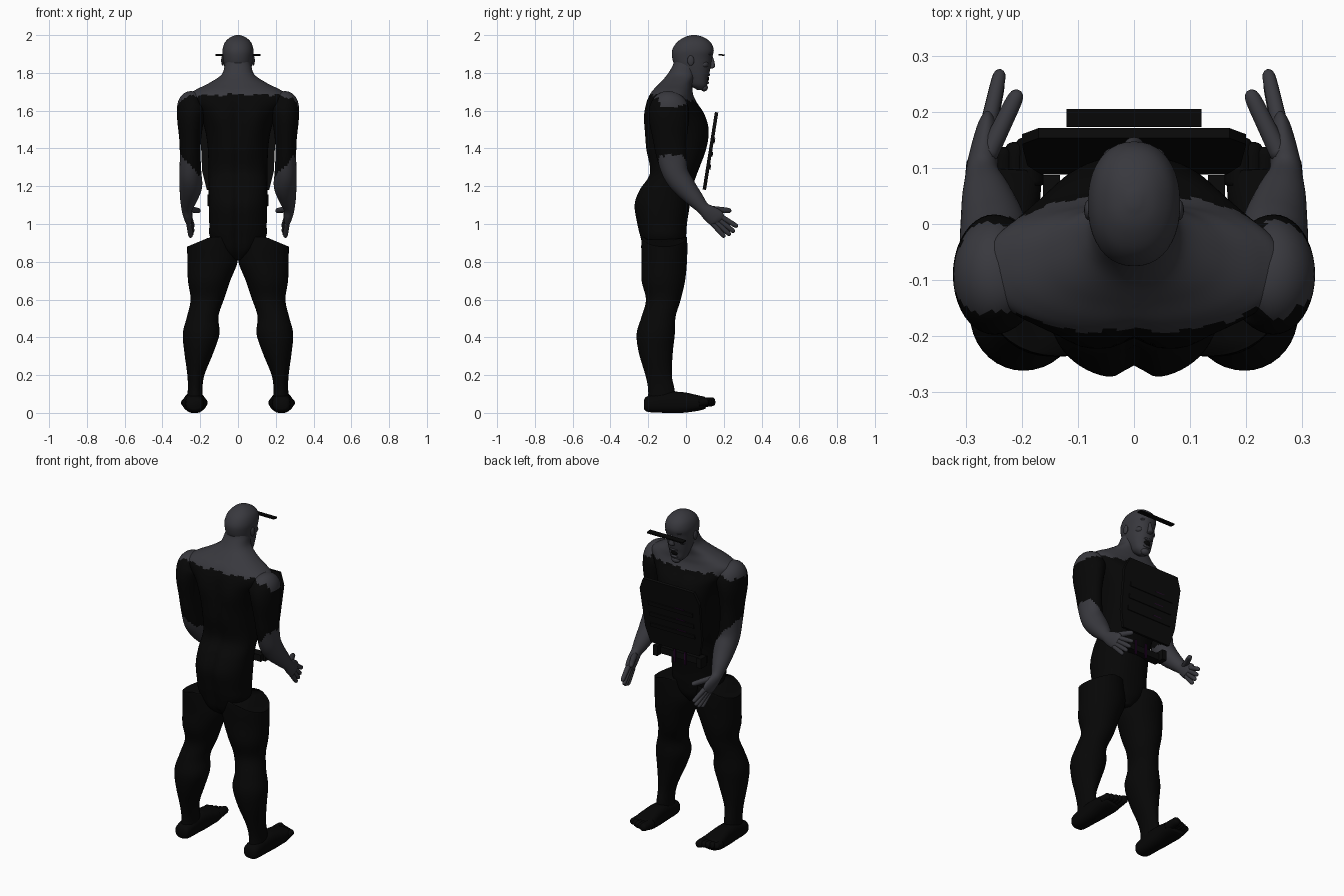
import bpy, bmesh, math
from mathutils import Vector, Matrix

default = bpy.data.objects.get("Cube")
if default:
    bpy.data.objects.remove(default)


def make_material(name, colour):
    mat = bpy.data.materials.new(name)
    mat.use_nodes = True
    mat.diffuse_color = (*colour, 1)
    bsdf = mat.node_tree.nodes["Principled BSDF"]
    bsdf.inputs["Base Color"].default_value = (*colour, 1)
    bsdf.inputs["Roughness"].default_value = 0.8
    return mat


SKIN = make_material("grey skin", (0.04, 0.04, 0.048))
CLOTH = make_material("black cloth", (0.002, 0.002, 0.002))
ARMOUR = make_material("armour black", (0.003, 0.003, 0.003))
TRIM = make_material("dark purple trim", (0.022, 0.002, 0.027))


def finish(name, bm, mats, rule=None, smooth=True):
    """Turn a bmesh into an object, colouring faces by an optional rule."""
    bmesh.ops.recalc_face_normals(bm, faces=bm.faces)
    for face in bm.faces:
        face.smooth = smooth
        if rule:
            face.material_index = int(rule(face.calc_center_median()))
    mesh = bpy.data.meshes.new(name)
    bm.to_mesh(mesh)
    bm.free()
    for mat in mats:
        mesh.materials.append(mat)
    obj = bpy.data.objects.new(name, mesh)
    bpy.context.collection.objects.link(obj)
    return obj


def refine(points, steps):
    """Smooth interpolation through the section table."""
    pts = [Vector(p) for p in points]
    out = []
    for i in range(len(pts) - 1):
        p0, p1, p2 = pts[max(i - 1, 0)], pts[i], pts[i + 1]
        p3 = pts[min(i + 2, len(pts) - 1)]
        for s in range(steps):
            t = s / steps
            out.append(p1 + (p2 - p0) * (t / 2)
                       + (p0 * 2 - p1 * 5 + p2 * 4 - p3) * (t * t / 2)
                       + (p1 * 3 - p0 - p2 * 3 + p3) * (t ** 3 / 2))
    return out + [pts[-1]]


def loft(name, sections, mats, side=1, n=24, steps=4, power=2, level=False,
         rule=None, sculpt=None):
    """Skin elliptical sections (x, y, z, x radius, other radius)."""
    rows = refine(sections, steps)
    bm = bmesh.new()
    rings = []
    for i, row in enumerate(rows):
        centre = Vector(row[:3])
        tangent = Vector(rows[min(i + 1, len(rows) - 1)][:3]) - Vector(rows[max(i - 1, 0)][:3])
        across = Vector((1, 0, 0))
        if level:
            other = Vector((0, 1, 0))
        else:
            tangent.normalize()
            across = (across - tangent * tangent.x).normalized()
            other = tangent.cross(across)
        ring = []
        for k in range(n):
            a = math.tau * k / n
            c, s = math.cos(a), math.sin(a)
            c = math.copysign(abs(c) ** (2 / power), c)
            s = math.copysign(abs(s) ** (2 / power), s)
            p = centre + across * c * row[3] + other * s * row[4]
            if sculpt:
                p = sculpt(p, centre)
            ring.append(bm.verts.new((p.x * side, p.y, p.z)))
        rings.append(ring)
    for lower, upper in zip(rings, rings[1:]):
        for k in range(n):
            j = (k + 1) % n
            bm.faces.new((lower[k], lower[j], upper[j], upper[k]))
    bm.faces.new(rings[0])
    bm.faces.new(rings[-1])
    return finish(name, bm, mats, rule)


def ball(name, at, size, mat):
    bm = bmesh.new()
    bmesh.ops.create_uvsphere(bm, u_segments=20, v_segments=12, radius=1,
                              matrix=Matrix.Translation(at) @ Matrix.Diagonal((*size, 1)))
    return finish(name, bm, [mat])


def box(name, at, size, mat, tilt=0):
    bm = bmesh.new()
    turn = Matrix.Rotation(tilt, 4, "X")
    bmesh.ops.create_cube(bm, size=1, matrix=Matrix.Translation(at) @ turn @ Matrix.Diagonal((*size, 1)))
    return finish(name, bm, [mat], smooth=False)


def ragged(p):
    return 0.006 * math.sin(p.x * 95) + 0.005 * math.sin(p.y * 120 + p.x * 40)


def collar(p):
    """True above the torn neckline, which drops towards the shoulders and chest."""
    return p.z > (1.685 if p.y < -0.14 else 1.655) - max(0, abs(p.x) - 0.2) * 0.25 + ragged(p)


# Torso: rows of height, back, front and half width
def torso_muscle(p, centre):
    if p.y < centre.y:
        spine = math.exp(-(p.x / 0.025) ** 2)
        depth = 0.025 if p.z < 1.2 else 0.018 * min(1, max(0, (1.74 - p.z) / 0.15))
        blade = math.exp(-((abs(p.x) - 0.1) / 0.05) ** 2 - ((p.z - 1.55) / 0.09) ** 2)
        p.y += depth * spine - 0.012 * blade
    else:
        pec = math.exp(-(p.x / 0.02) ** 2 - ((p.z - 1.5) / 0.1) ** 2)
        p.y -= 0.015 * pec
    return p


profile = [(0.81, -0.19, -0.04, 0.03), (0.86, -0.225, -0.01, 0.1), (0.93, -0.245, 0, 0.148),
           (1.0, -0.262, 0.005, 0.152), (1.1, -0.277, 0.02, 0.155),
           (1.18, -0.25, 0.03, 0.155), (1.27, -0.195, 0.06, 0.156), (1.4, -0.215, 0.11, 0.16),
           (1.5, -0.22, 0.122, 0.175), (1.58, -0.22, 0.1, 0.205), (1.64, -0.21, 0.06, 0.25),
           (1.68, -0.195, 0.04, 0.265), (1.71, -0.175, 0.035, 0.225), (1.745, -0.14, 0.035, 0.155),
           (1.79, -0.1, 0.05, 0.088), (1.84, -0.07, 0.06, 0.07), (1.88, -0.06, 0.06, 0.06)]
loft("torso", [(0, (b + f) / 2, z, w, (f - b) / 2) for z, b, f, w in profile], [CLOTH, SKIN],
     n=72, steps=7, power=2.3, level=True, sculpt=torso_muscle, rule=collar)

# Head and face
skull = [(1.71, 0.06, 0.1, 0.02), (1.735, 0.02, 0.112, 0.045), (1.77, 0, 0.116, 0.058),
         (1.8, -0.03, 0.124, 0.066), (1.84, -0.06, 0.132, 0.074), (1.88, -0.073, 0.138, 0.079),
         (1.92, -0.073, 0.147, 0.082), (1.96, -0.05, 0.132, 0.07), (1.988, -0.01, 0.095, 0.042),
         (2.0, 0.03, 0.055, 0.01)]
loft("head", [(0, (b + f) / 2, z, w, (f - b) / 2) for z, b, f, w in skull], [SKIN],
     n=40, power=2.2, level=True)
loft("nose", [(0, 0.131, 1.89, 0.008, 0.01), (0, 0.139, 1.86, 0.011, 0.011),
              (0, 0.14, 1.832, 0.018, 0.014), (0, 0.126, 1.822, 0.012, 0.01)], [SKIN], level=True)
ball("open_mouth", (0, 0.11, 1.77), (0.023, 0.012, 0.016), CLOTH)
ball("upper_lip", (0, 0.118, 1.79), (0.026, 0.01, 0.007), SKIN)
ball("lower_lip", (0, 0.11, 1.748), (0.024, 0.012, 0.008), SKIN)
ball("chin", (0, 0.096, 1.722), (0.028, 0.02, 0.02), SKIN)
box("glasses", (0, 0.189, 1.895), (0.24, 0.032, 0.008), CLOTH, -0.1)

# Limbs, mirrored to both sides
arm = [(0.2, -0.085, 1.672, 0.03, 0.05), (0.235, -0.088, 1.64, 0.077, 0.095),
       (0.25, -0.09, 1.57, 0.073, 0.107), (0.253, -0.085, 1.45, 0.058, 0.09),
       (0.253, -0.075, 1.36, 0.055, 0.08), (0.252, -0.055, 1.27, 0.058, 0.068),
       (0.25, -0.01, 1.2, 0.06, 0.06), (0.262, 0.05, 1.13, 0.045, 0.045),
       (0.27, 0.09, 1.085, 0.03, 0.034), (0.268, 0.12, 1.06, 0.026, 0.042),
       (0.262, 0.16, 1.03, 0.02, 0.047), (0.26, 0.175, 1.015, 0.012, 0.035)]
leg = [(0.137, -0.115, 0.93, 0.132, 0.12), (0.137, -0.115, 0.88, 0.132, 0.122),
       (0.135, -0.115, 0.8, 0.133, 0.12), (0.153, -0.12, 0.7, 0.112, 0.115),
       (0.163, -0.12, 0.6, 0.088, 0.092), (0.187, -0.145, 0.51, 0.083, 0.09),
       (0.195, -0.16, 0.42, 0.097, 0.101), (0.207, -0.16, 0.32, 0.077, 0.09),
       (0.223, -0.145, 0.2, 0.045, 0.07), (0.227, -0.13, 0.12, 0.039, 0.07),
       (0.228, -0.13, 0.04, 0.045, 0.075)]
foot = [(0.23, -0.222, 0.045, 0.03, 0.025), (0.23, -0.2, 0.046, 0.046, 0.042),
        (0.23, -0.1, 0.055, 0.05, 0.055), (0.23, -0.02, 0.055, 0.055, 0.055),
        (0.23, 0.06, 0.052, 0.064, 0.042), (0.228, 0.1, 0.054, 0.058, 0.032)]
fingers = [((0.26, 0.175, 1.045), (0.238, 0.274, 0.985)), ((0.26, 0.165, 1.03), (0.24, 0.257, 0.957)),
           ((0.26, 0.155, 1.015), (0.245, 0.235, 0.94)), ((0.26, 0.14, 1.005), (0.25, 0.205, 0.93)),
           ((0.262, 0.12, 1.08), (0.205, 0.238, 1.07))]


def hip_slope(p, centre):
    """Slant the thigh top down towards the outside."""
    p.z = min(p.z, 0.93 - 0.42 * max(0, p.x - 0.15))
    return p


def digit(name, start, end, radius, mat, side):
    a, b = Vector(start), Vector(end)
    shape = ((0, 1.1), (0.5, 1), (0.9, 0.85), (1, 0.3))
    loft(name, [(*a.lerp(b, t), radius * r, radius * r) for t, r in shape], [mat], side, n=12)


for label, side in (("left", 1), ("right", -1)):
    loft(label + "_arm", arm, [CLOTH, SKIN], side, n=40, steps=7,
         rule=lambda p: collar(p) or p.z < 1.31 + (abs(p.x) - 0.25) * 1.1 + ragged(p))
    for i, (start, end) in enumerate(fingers):
        name = label + ("_thumb" if i == 4 else f"_finger_{i + 1}")
        digit(name, start, end, 0.016 if i == 4 else 0.0135, SKIN, side)
    loft(label + "_leg", leg, [CLOTH], side, n=36, steps=5, level=True, sculpt=hip_slope)
    loft(label + "_foot", foot, [CLOTH], side, n=28, power=2.6)
    for i in range(5):
        x = 0.188 + i * 0.023
        digit(f"{label}_toe_{i + 1}", (x, 0.07, 0.054), (x, 0.155 - i * 0.009, 0.06),
              0.025 if i == 0 else 0.02, CLOTH, side)
    ball(label + "_ear", (side * 0.081, 0.025, 1.865), (0.008, 0.018, 0.027), SKIN)
    ball(label + "_brow", (side * 0.03, 0.122, 1.9), (0.025, 0.015, 0.008), SKIN)
    ball(label + "_cheek", (side * 0.042, 0.094, 1.845), (0.023, 0.025, 0.02), SKIN)
    box(label + "_pouch", (side * 0.147, 0.06, 1.125), (0.03, 0.055, 0.06), ARMOUR)
    box(label + "_buckle_trim", (side * 0.035, 0.058, 1.12), (0.012, 0.008, 0.09), TRIM)

# Belt front
box("belt", (0, 0.03, 1.12), (0.3, 0.052, 0.04), ARMOUR)

# Chest plate leaning forward at the top, with straps across it
SLOPE = 0.065 / 0.41


def plate_y(z):
    return 0.106 + (z - 1.18) * SLOPE


half = [(0.165, 1.18), (0.19, 1.28), (0.2, 1.52), (0.17, 1.59)]
outline = half + [(-x, z) for x, z in reversed(half)]
bm = bmesh.new()
front = bm.faces.new([bm.verts.new((x, plate_y(z), z)) for x, z in outline])
extruded = bmesh.ops.extrude_face_region(bm, geom=[front])
bmesh.ops.translate(bm, vec=(0, -0.018, 0.003),
                    verts=[v for v in extruded["geom"] if isinstance(v, bmesh.types.BMVert)])
finish("chest_plate", bm, [ARMOUR], smooth=False)
for i, z in enumerate((1.3, 1.37, 1.44)):
    box(f"plate_strap_{i + 1}", (0, plate_y(z) + 0.001, z), (0.3, 0.01, 0.025), ARMOUR,
        -math.atan(SLOPE))
    box(f"strap_trim_{i + 1}", (-0.06, plate_y(z) + 0.001, z + 0.016), (0.06, 0.008, 0.005), TRIM,
        -math.atan(SLOPE))
